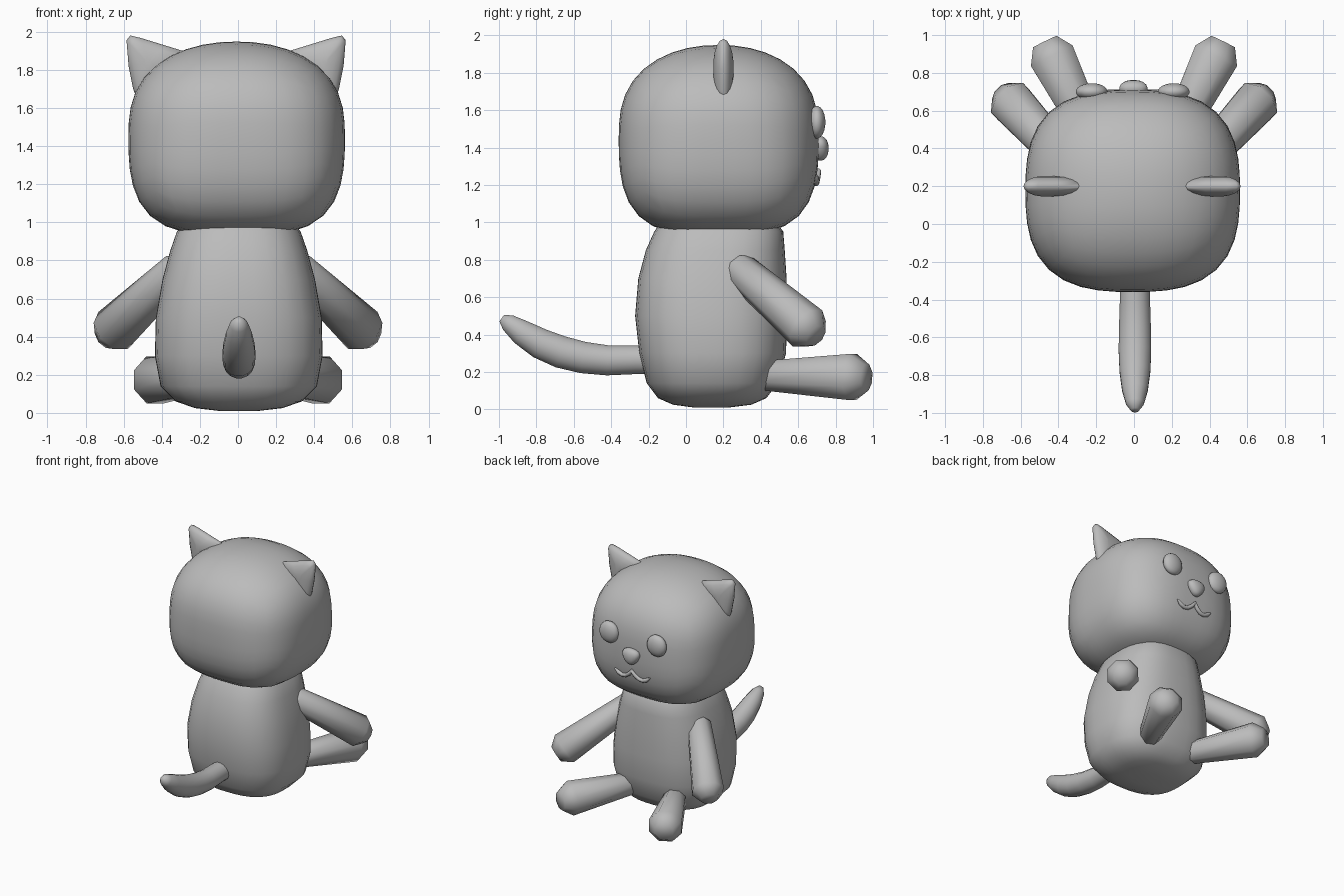
import bpy, bmesh, math
from mathutils import Vector

cube = bpy.data.objects.get("Cube")
if cube:
    bpy.data.objects.remove(cube, do_unlink=True)

GREY = (0.5, 0.5, 0.5, 1)
mat = bpy.data.materials.new("plain grey")
mat.use_nodes = True
mat.diffuse_color = GREY
mat.node_tree.nodes["Principled BSDF"].inputs["Base Color"].default_value = GREY


def finish(name, bm, angle=60):
    bmesh.ops.recalc_face_normals(bm, faces=bm.faces[:])
    mesh = bpy.data.meshes.new(name)
    bm.to_mesh(mesh)
    bm.free()
    mesh.materials.append(mat)
    ob = bpy.data.objects.new(name, mesh)
    bpy.context.collection.objects.link(ob)
    bpy.ops.object.select_all(action="DESELECT")
    ob.select_set(True)
    bpy.context.view_layer.objects.active = ob
    bpy.ops.object.shade_smooth_by_angle(angle=math.radians(angle))
    return ob


def skin(name, rings):
    """Bridge a list of point rings and cap both ends."""
    bm = bmesh.new()
    loops = [[bm.verts.new(p) for p in ring] for ring in rings]
    n = len(loops[0])
    for a, b in zip(loops, loops[1:]):
        for i in range(n):
            j = (i + 1) % n
            bm.faces.new((a[i], a[j], b[j], b[i]))
    bm.faces.new(loops[0])
    bm.faces.new(loops[-1])
    return finish(name, bm)


def tube(name, path, sides):
    """Round tube through (x, y, z, radius) stations."""
    pts = [Vector(p[:3]) for p in path]
    rings = []
    for i, c in enumerate(pts):
        t = (pts[min(i + 1, len(pts) - 1)] - pts[max(i - 1, 0)]).normalized()
        side = t.cross(Vector((0, 0, 1))).normalized()
        up = side.cross(t)
        turn = [2 * math.pi * (k + 0.5) / sides for k in range(sides)]
        rings.append([c + path[i][3] * (side * math.cos(a) + up * math.sin(a)) for a in turn])
    return skin(name, rings)


def blob(name, centre, half, cuts, power, lean=0, taper=0):
    """Rounded box; lean makes the top rounder than the bottom."""
    bm = bmesh.new()
    bmesh.ops.create_cube(bm, size=2)
    bmesh.ops.subdivide_edges(bm, edges=bm.edges[:], cuts=cuts, use_grid_fill=True)
    for v in bm.verts:
        d = Vector([math.tan(c * math.pi / 4) for c in v.co]).normalized()
        p = power - lean * d.z
        d /= sum(abs(c) ** p for c in d) ** (1 / p)
        d.x *= 1 + taper * d.z
        v.co = Vector([c + h * e for c, h, e in zip(centre, half, d)])
    return finish(name, bm)


# Head
HEAD, HALF = (-0.007, 0.175, 1.44), (0.568, 0.535, 0.508)
blob("head", HEAD, HALF, 9, 2.75, lean=0.5)


def face_y(x, z):
    p = 3
    rest = 1 - abs(x / HALF[0]) ** p - abs((z - HEAD[2]) / HALF[2]) ** p
    return HEAD[1] + HALF[1] * rest ** (1 / p)


# Body: height, half width, back, front
sections = [(0.01, 0.1, 0.04, 0.23), (0.025, 0.23, -0.07, 0.35), (0.06, 0.33, -0.15, 0.43),
            (0.14, 0.41, -0.21, 0.49), (0.3, 0.44, -0.25, 0.535), (0.5, 0.435, -0.272, 0.54),
            (0.7, 0.4, -0.255, 0.538), (0.85, 0.36, -0.215, 0.528), (0.95, 0.325, -0.17, 0.52),
            (1.05, 0.25, -0.1, 0.45)]
rings = []
for z, w, back, front in sections:
    ring = []
    for k in range(32):
        a = 2 * math.pi * k / 32
        c, s = math.cos(a), math.sin(a)
        r = (abs(c) ** 2.7 + abs(s) ** 2.7) ** (-1 / 2.7)
        ring.append((0.004 + w * r * c, (back + front) / 2 + (front - back) / 2 * r * s, z))
    rings.append(ring)
skin("body", rings)

# Tail
tube("tail", [(0.005, y, z, r) for y, z, r in (
    (-0.12, 0.265, 0.078), (-0.27, 0.265, 0.078), (-0.42, 0.262, 0.082), (-0.55, 0.277, 0.086),
    (-0.67, 0.307, 0.088), (-0.78, 0.352, 0.083), (-0.88, 0.412, 0.069),
    (-0.95, 0.463, 0.048), (-0.985, 0.488, 0.022))], 16)

# Arms, legs, ears and eyes on both sides
ear_outline = [(0.575, 1.955), (0.555, 1.98), (0.5, 1.967), (0.38, 1.93), (0.25, 1.89),
               (0.3, 1.78), (0.39, 1.69), (0.505, 1.605), (0.54, 1.7), (0.564, 1.82)]
for side, m in (("left", 1), ("right", -1)):
    tube(side + "_arm", [(m * 0.29, 0.25, 0.78, 0.055), (m * 0.32, 0.285, 0.75, 0.093),
                         (m * 0.655, 0.65, 0.432, 0.125), (m * 0.698, 0.695, 0.393, 0.066)], 8)
    tube(side + "_leg", [(m * 0.18, 0.38, 0.18, 0.065), (m * 0.21, 0.44, 0.18, 0.087),
                         (m * 0.435, 0.89, 0.173, 0.133), (m * 0.472, 0.965, 0.17, 0.075)], 8)
    cx, cz = 0.46, 1.83
    ear = []
    for step in range(-4, 5):
        a = math.radians(step * 20)
        s = math.cos(a)
        ear.append([(-0.01 + m * (cx + (x - cx) * s), 0.2 + 0.055 * math.sin(a), cz + (z - cz) * s)
                    for x, z in ear_outline])
    skin(side + "_ear", ear)
    blob(side + "_eye", (-0.007 + m * 0.217, 0.7, 1.535), (0.085, 0.046, 0.088), 4, 2)

# Nose and mouth
blob("nose", (-0.003, 0.718, 1.395), (0.07, 0.045, 0.066), 4, 2.2, taper=0.35)
half_mouth = [(0.0, 1.272), (0.025, 1.24), (0.06, 1.215), (0.095, 1.21), (0.13, 1.225), (0.16, 1.25)]
smile = [(-x, z) for x, z in half_mouth[:0:-1]] + half_mouth
tube("mouth", [(x, face_y(x, z) + 0.004, z, 0.006 if abs(x) > 0.15 else 0.016) for x, z in smile], 8)
